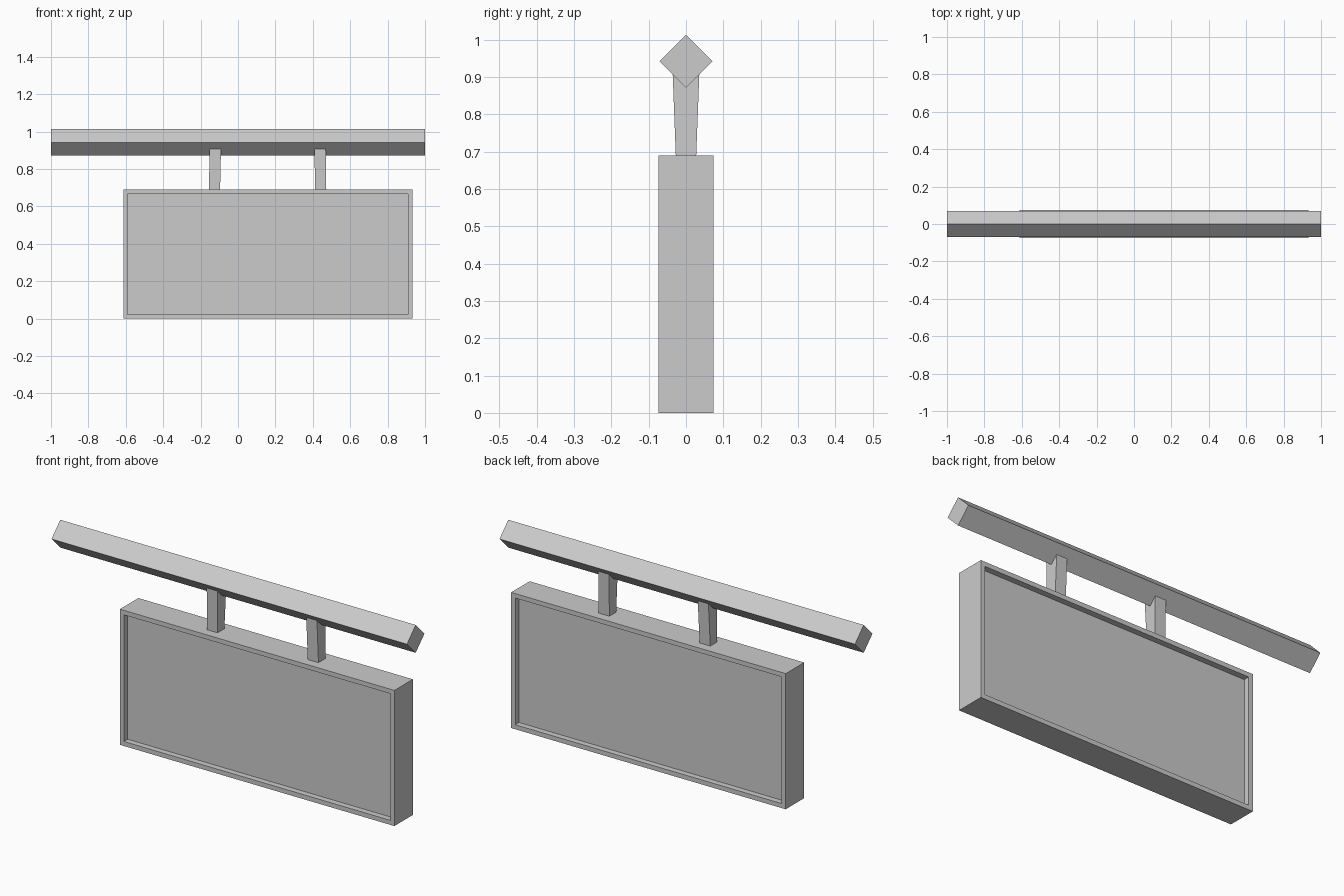
import bpy
import bmesh
from math import pi

if "Cube" in bpy.data.objects:
    bpy.data.objects.remove(bpy.data.objects["Cube"])

grey = bpy.data.materials.new("plain_grey")
grey.use_nodes = True
GREY = (0.6, 0.6, 0.6, 1)
grey.diffuse_color = GREY
grey.node_tree.nodes["Principled BSDF"].inputs["Base Color"].default_value = GREY


def finish(bm, name):
    bmesh.ops.recalc_face_normals(bm, faces=bm.faces)
    mesh = bpy.data.meshes.new(name)
    bm.to_mesh(mesh)
    bm.free()
    mesh.materials.append(grey)
    obj = bpy.data.objects.new(name, mesh)
    bpy.context.collection.objects.link(obj)
    return obj


def box(low, high):
    bm = bmesh.new()
    bmesh.ops.create_cube(bm, size=1)
    for v in bm.verts:
        for i in range(3):
            v.co[i] = low[i] if v.co[i] < 0 else high[i]
    return bm


# Sign box with a recessed panel on front and back
bm = box((-0.613, -0.074, 0), (0.932, 0.074, 0.69))
bm.normal_update()
for face in [f for f in bm.faces if abs(f.normal.y) > 0.9]:
    inward = -face.normal.copy()
    bmesh.ops.inset_region(bm, faces=[face], thickness=0.023, use_even_offset=True)
    rim = bmesh.ops.extrude_discrete_faces(bm, faces=[face])["faces"]
    bmesh.ops.translate(bm, vec=inward * 0.03, verts=rim[0].verts)
finish(bm, "sign_box")

# Square beam turned on its edge
beam = finish(box((-1, -0.05, -0.05), (1, 0.05, 0.05)), "beam")
beam.rotation_euler.x = pi / 4
beam.location.z = 0.942

# Tapered hangers, slightly leaning along the beam
for name, x, lean in (("right_hanger", -0.126, 0.005), ("left_hanger", 0.442, -0.003)):
    bm = box((x - 0.03, -0.027, 0.68), (x + 0.03, 0.027, 0.908))
    for v in bm.verts:
        if v.co.z > 0.8:
            v.co.y *= 1.32
            v.co.x += lean
    finish(bm, name)
